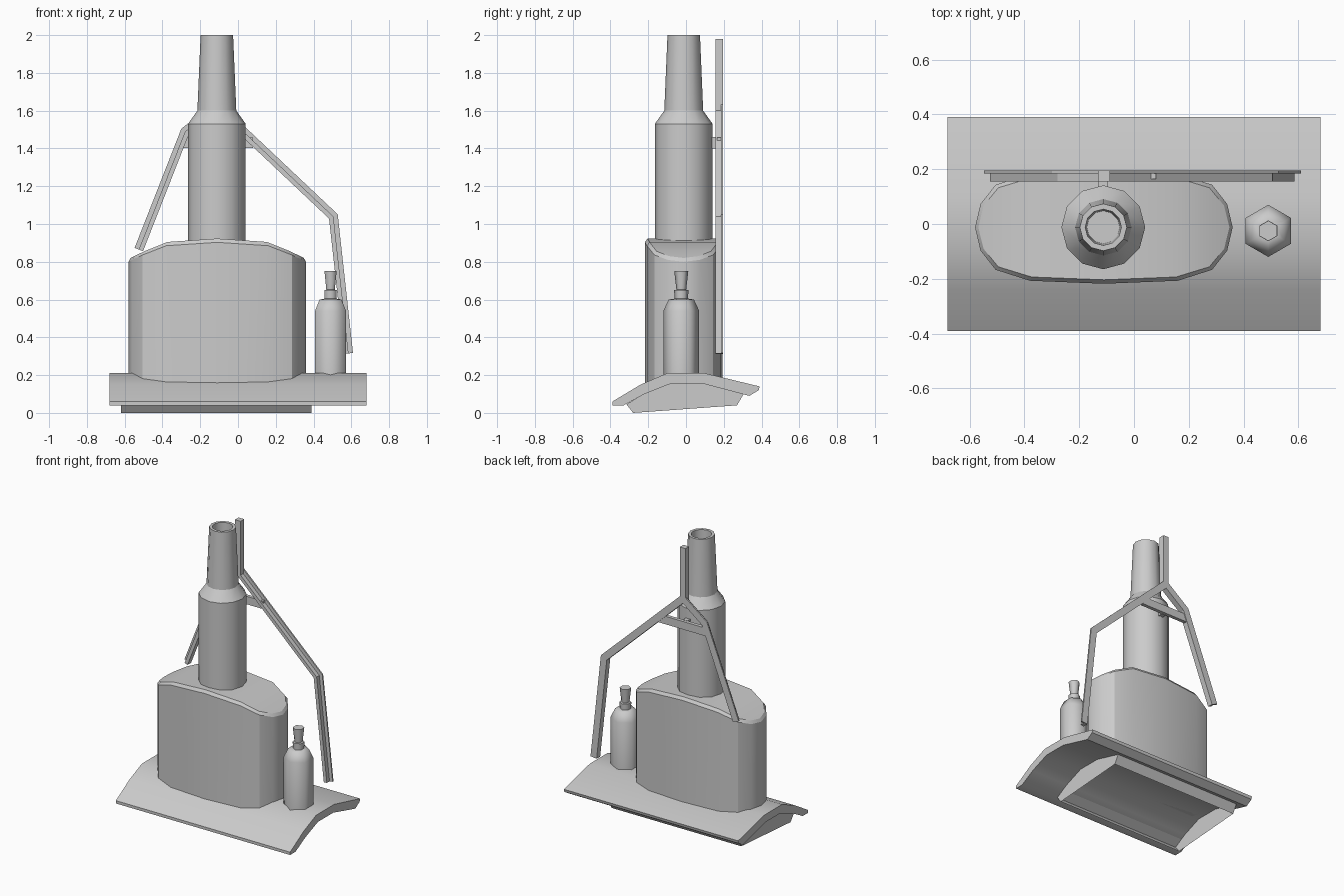
import bpy
from math import cos, sin, pi, radians
from mathutils import Vector

if "Cube" in bpy.data.objects:
    bpy.data.objects.remove(bpy.data.objects["Cube"])


def make(name, verts, faces, smooth=None):
    me = bpy.data.meshes.new(name)
    me.from_pydata([tuple(v) for v in verts], [], faces)
    ob = bpy.data.objects.new(name, me)
    bpy.context.collection.objects.link(ob)
    bpy.ops.object.select_all(action='DESELECT')
    bpy.context.view_layer.objects.active = ob
    ob.select_set(True)
    bpy.ops.object.mode_set(mode='EDIT')
    bpy.ops.mesh.select_all(action='SELECT')
    bpy.ops.mesh.normals_make_consistent(inside=False)
    bpy.ops.object.mode_set(mode='OBJECT')
    if smooth:
        bpy.ops.object.shade_smooth_by_angle(angle=radians(smooth))
    return ob


def extrude_x(name, profile, x0, x1, skip=(), smooth=None):
    """Extrude a closed (y, z) profile along x; skip leaves sides open."""
    n = len(profile)
    verts = [(x, y, z) for x in (x0, x1) for y, z in profile]
    faces = [(i, (i + 1) % n, n + (i + 1) % n, n + i) for i in range(n) if i not in skip]
    faces += [tuple(range(n)), tuple(range(n, 2 * n))]
    return make(name, verts, faces, smooth)


def lathe(name, profile, centre, n, start=0.0, smooth=50):
    """Spin an (r, z) profile around a vertical axis and cap both ends."""
    cx, cy = centre
    verts = [(cx + r * cos(start + 2 * pi * i / n), cy + r * sin(start + 2 * pi * i / n), z)
             for r, z in profile for i in range(n)]
    faces = [(k * n + i, k * n + (i + 1) % n, (k + 1) * n + (i + 1) % n, (k + 1) * n + i)
             for k in range(len(profile) - 1) for i in range(n)]
    last = (len(profile) - 1) * n
    faces += [tuple(range(n)), tuple(range(last, last + n))]
    return make(name, verts, faces, smooth)


def bar(name, path, section):
    """Sweep an (offset, y) section along a mitred path in the xz plane."""
    p = [Vector(q) for q in path]
    verts, m = [], len(section)
    for i, q in enumerate(p):
        normals = []
        for a, b in ((i - 1, i), (i, i + 1)):
            if a >= 0 and b < len(p):
                d = (p[b] - p[a]).normalized()
                normals.append(Vector((-d.y, d.x)))
        nrm = sum(normals, Vector((0, 0))).normalized()
        nrm /= nrm.dot(normals[0])
        verts += [(q.x + nrm.x * o, y, q.y + nrm.y * o) for o, y in section]
    faces = [(k * m + j, k * m + (j + 1) % m, (k + 1) * m + (j + 1) % m, (k + 1) * m + j)
             for k in range(len(p) - 1) for j in range(m)]
    last = (len(p) - 1) * m
    faces += [tuple(range(m)), tuple(range(last, last + m))]
    return make(name, verts, faces)


# Bent base plate
plate = [(-.39, .06), (-.24, .15), (-.10, .21), (.10, .21), (.39, .14), (.385, .12),
         (.335, .09), (.09, .155), (-.08, .155), (-.22, .10), (-.33, .04), (-.39, .04)]
extrude_x("base_plate", plate, -.68, .68, smooth=32)

# Open-bottomed skirt under the plate
skirt = [(-.28, 0), (.27, .04), (.305, .10), (.09, .157), (-.08, .157), (-.22, .102), (-.315, .045)]
extrude_x("under_skirt", skirt, -.62, .39, skip=(0,))

# Oval tank with a domed, chamfered top
quarter = [(.47, 0), (.45, .085), (.395, .155), (.27, .195), (0, .206)]
right = quarter + [(-x, y) for x, y in quarter[-2::-1]]
ring = right + [(x, -y) for x, y in right[-2:0:-1]]
dome = {.47: .82, .45: .83, .395: .856, .27: .905, 0: .923}
n = len(ring)
cx, cy = -.11, -.012
verts = [(cx + x, cy + y, .155) for x, y in ring]
verts += [(cx + x, cy + y, dome[abs(x)] - .02) for x, y in ring]
verts += [(cx + x * .975, cy + y * .93, dome[abs(x)]) for x, y in ring]
faces = [(k * n + i, k * n + (i + 1) % n, (k + 1) * n + (i + 1) % n, (k + 1) * n + i)
         for k in range(2) for i in range(n)]
faces.append(tuple(range(n)))
h = n // 2
t = 2 * n
for i in range(h):
    f = [t + i, t + i + 1, t + (n - i - 1) % n, t + (n - i) % n]
    faces.append(tuple(dict.fromkeys(f)))
make("tank", verts, faces, 30)

# Stepped tower with a hollow spout
tower = [(.153, .86), (.153, 1.53), (.103, 1.60), (.086, 2.0), (.066, 2.0), (.06, 1.7)]
lathe("tower", tower, (-.112, -.012), 12, smooth=32)

# Small bottle with a flared stopper
lathe("bottle", [(.095, .18), (.095, .54), (.067, .60), (.035, .605)], (.49, -.025), 6, pi / 6, 65)
lathe("bottle_neck", [(.035, .59), (.038, .65), (.026, .652), (.037, .75)], (.49, -.025), 6, pi / 6, 65)


def angle_section(side):
    """Thin flange at the back with a narrower web in front, towards one side."""
    return [(side * .024, .195), (-side * .024, .195), (-side * .024, .185), (0, .185),
            (0, .155), (side * .024, .155)]


# Rear frame: two bent arms, a post, a cross brace and its bracket
bar("left_arm", [(-.11, 1.62), (-.28, 1.49), (-.525, .865)], angle_section(1))
bar("right_arm", [(-.11, 1.62), (.505, 1.04), (.585, .315)], angle_section(-1))
flat = [(.022, .155), (.022, .195), (-.022, .195), (-.022, .155)]
bar("frame_post", [(-.11, 1.60), (-.11, 1.98)], flat)
brace = [(.028, .165), (.028, .19), (-.028, .19), (-.028, .165)]
bar("cross_brace", [(-.29, 1.43), (.08, 1.43)], brace)
bracket = [(.03, .13), (.03, .17), (-.03, .17), (-.03, .13)]
bar("brace_bracket", [(-.13, 1.43), (-.095, 1.43)], bracket)
